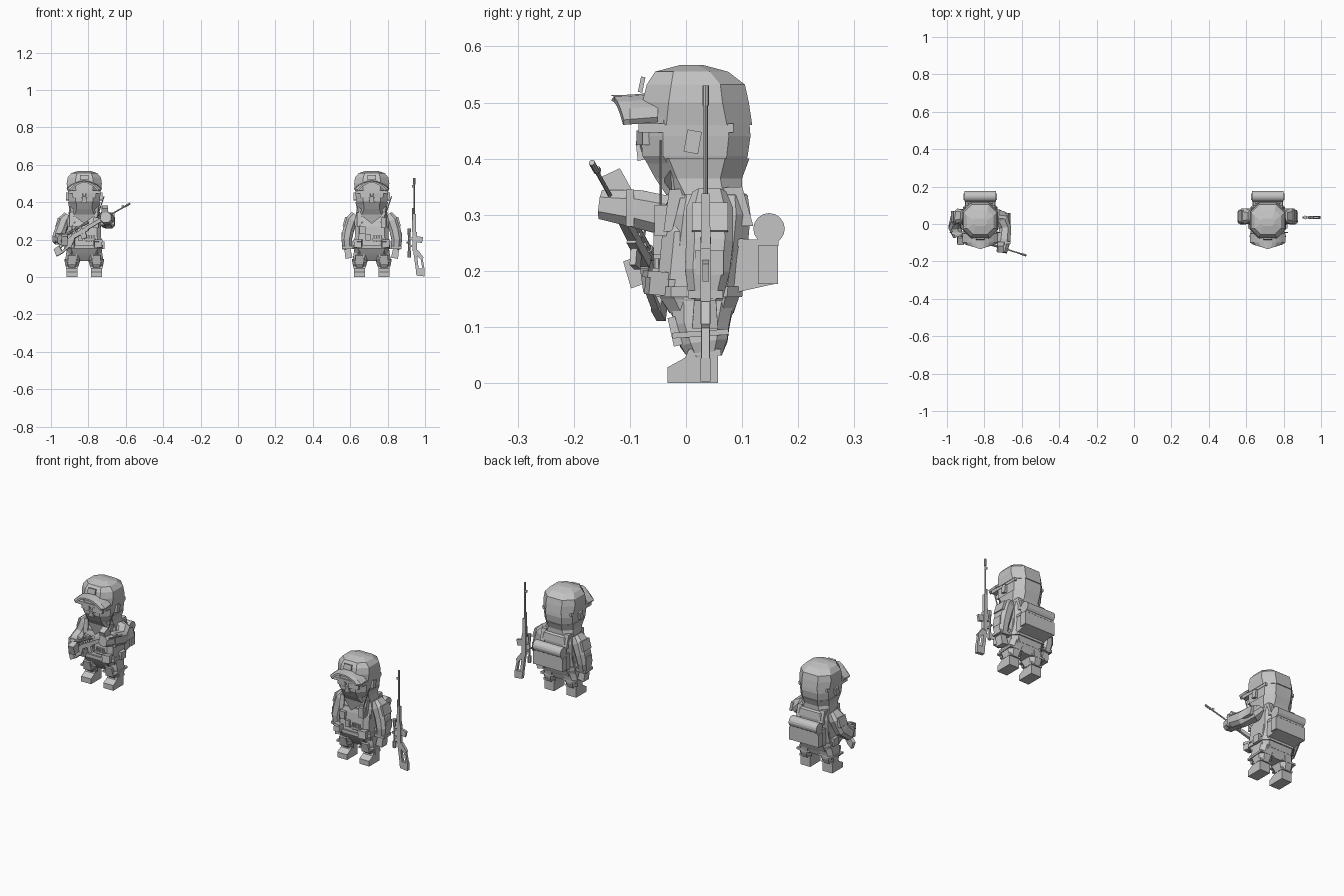
import bpy, bmesh, math
from mathutils import Vector, Matrix

if "Cube" in bpy.data.objects:
    bpy.data.objects.remove(bpy.data.objects["Cube"])

GREY = bpy.data.materials.new("mid grey")
GREY.use_nodes = True
GREY.diffuse_color = (0.55, 0.55, 0.55, 1)
GREY.node_tree.nodes["Principled BSDF"].inputs["Base Color"].default_value = (0.55, 0.55, 0.55, 1)


def finish(name, bm, mat=None):
    bmesh.ops.recalc_face_normals(bm, faces=bm.faces)
    me = bpy.data.meshes.new(name)
    bm.to_mesh(me)
    bm.free()
    me.materials.append(GREY)
    ob = bpy.data.objects.new(name, me)
    bpy.context.collection.objects.link(ob)
    if mat is not None:
        ob.matrix_world = mat
    return ob


def loft(name, rings, mat=None):
    """Skin a list of equal-length point rings and cap both ends."""
    bm = bmesh.new()
    vs = [[bm.verts.new(p) for p in r] for r in rings]
    n = len(vs[0])
    for a, b in zip(vs, vs[1:]):
        for i in range(n):
            j = (i + 1) % n
            bm.faces.new((a[i], a[j], b[j], b[i]))
    bm.faces.new(vs[0])
    bm.faces.new(vs[-1])
    return finish(name, bm, mat)


def octagon(w, d, cut=0.3):
    """Chamfered rectangle outline of half sizes w and d."""
    c = cut * min(w, d)
    return [(w, c - d), (w, d - c), (w - c, d), (c - w, d),
            (-w, d - c), (-w, c - d), (c - w, -d), (w - c, -d)]


def stack(name, levels, mat, cut=0.3):
    """Upright body from levels of (z, half width, front y, back y)."""
    rings = []
    for z, w, f, b in levels:
        rings.append([(x, y + (f + b) / 2, z) for x, y in octagon(w, (b - f) / 2, cut)])
    return loft(name, rings, mat)


def limb(name, path, mat):
    """Tapered limb through (point, half width, half depth)."""
    pts = [Vector(p) for p, _, _ in path]
    rings = []
    for i, (_, w, d) in enumerate(path):
        t = (pts[min(i + 1, len(pts) - 1)] - pts[max(i - 1, 0)]).normalized()
        side = Vector((1, 0, 0)) - t * t.x
        side.normalize()
        up = t.cross(side)
        rings.append([pts[i] + side * x + up * y for x, y in octagon(w, d, 0.5)])
    return loft(name, rings, mat)


def box(name, c, size, mat, tilt=(0, 0, 0), taper=1.0):
    bm = bmesh.new()
    bmesh.ops.create_cube(bm, size=1)
    for v in bm.verts:
        k = taper if v.co.z > 0 else 1
        v.co = Vector((v.co.x * size[0] * k, v.co.y * size[1] * k, v.co.z * size[2]))
    rot = Matrix.Translation(c)
    for a, axis in zip(tilt, "XYZ"):
        rot = rot @ Matrix.Rotation(math.radians(a), 4, axis)
    bmesh.ops.transform(bm, matrix=rot, verts=bm.verts)
    return finish(name, bm, mat)


def rod(name, a, b, r, mat, sides=8, r2=None):
    a, b = Vector(a), Vector(b)
    bm = bmesh.new()
    bmesh.ops.create_cone(bm, cap_ends=True, segments=sides, radius1=r,
                          radius2=r if r2 is None else r2, depth=(b - a).length)
    q = (b - a).to_track_quat('Z', 'Y').to_matrix().to_4x4()
    bmesh.ops.transform(bm, matrix=Matrix.Translation((a + b) / 2) @ q, verts=bm.verts)
    return finish(name, bm, mat)


def plate(name, outline, axis, lo, hi, mat):
    """Extrude a flat outline along x or y."""
    put = (lambda u, v, t: (t, u, v)) if axis == "x" else (lambda u, v, t: (u, t, v))
    return loft(name, [[put(u, v, t) for u, v in outline] for t in (lo, hi)], mat)


def rifle(p, m):
    # muzzle along +z, scope on -x, magazine and stock on +x
    rod(p + "barrel", (0, 0, .28), (0, 0, .51), .004, m)
    rod(p + "muzzle_brake", (0, 0, .495), (0, 0, .53), .006, m)
    box(p + "front_sight", (-.006, 0, .485), (.014, .005, .012), m)
    rod(p + "gas_tube", (-.008, 0, .24), (-.008, 0, .37), .004, m)
    box(p + "handguard", (.001, 0, .285), (.02, .018, .105), m, taper=.8)
    box(p + "receiver", (.004, 0, .19), (.024, .018, .1), m)
    box(p + "magazine", (.029, 0, .2), (.032, .012, .032), m, (0, 12, 0))
    rod(p + "scope_tube", (-.027, 0, .12), (-.027, 0, .255), .006, m)
    rod(p + "scope_objective", (-.027, 0, .22), (-.027, 0, .26), .007, m, r2=.01)
    rod(p + "scope_eyepiece", (-.027, 0, .105), (-.027, 0, .14), .009, m)
    rod(p + "scope_dial", (-.04, 0, .185), (-.027, 0, .185), .006, m)
    for z in (.165, .205):
        box(p + "scope_mount", (-.016, 0, z), (.018, .01, .01), m)
    # skeleton stock around a thumb hole
    plate(p + "stock_comb", [(-.006, .145), (.012, .145), (.026, .03), (.01, .03)], "y", -.008, .008, m)
    plate(p + "stock_butt", [(.012, .008), (.056, .003), (.056, .045), (.008, .045)], "y", -.009, .009, m)
    plate(p + "stock_lower", [(.044, .04), (.056, .04), (.044, .105), (.034, .1)], "y", -.007, .007, m)
    plate(p + "stock_grip", [(.008, .145), (.02, .145), (.05, .105), (.04, .09), (.012, .115)], "y", -.008, .008, m)


def figure(p, m):
    # head, mask and neck scarf
    stack(p + "head", [(.335, .055, -.03, .085), (.365, .073, -.05, .1), (.405, .083, -.078, .11),
                       (.44, .086, -.08, .115), (.475, .086, -.078, .112)], m, .45)
    stack(p + "scarf_collar", [(.335, .085, -.035, .1), (.365, .08, -.055, .1), (.4, .087, -.074, .113)], m, .5)
    front = [(-.084, -.03, .415), (0, -.09, .425), (.084, -.03, .415), (.07, -.025, .34),
             (0, -.052, .285), (-.07, -.025, .34)]
    loft(p + "face_scarf", [front, [(x * .8, y + .04, z) for x, y, z in front]], m)
    box(p + "nose_fold", (0, -.08, .415), (.03, .02, .035), m, (12, 0, 0), .6)
    box(p + "goggle_band", (0, .0, .455), (.176, .17, .016), m)
    for s in (-1, 1):
        box(p + "goggle_lens", (s * .035, -.077, .437), (.055, .012, .026), m, (0, 0, s * 12))
        box(p + "ear", (s * .09, .012, .43), (.014, .026, .04), m, (-10, 0, 0))
    # cap with an arched brim
    stack(p + "cap_crown", [(.46, .09, -.08, .118), (.5, .094, -.078, .112), (.532, .089, -.07, .105),
                            (.555, .07, -.055, .075), (.567, .035, -.01, .03)], m, .5)
    arch = [(i / 4 * .094, .514 - .044 * (i / 4) ** 2) for i in range(-4, 5)]
    outline = arch + [(x * .93, z - .009) for x, z in reversed(arch)]
    rings = []
    for y, k, drop in ((-.05, 1, -.004), (-.1, 1, 0), (-.134, .82, .001)):
        rings.append([(x * k, y + .25 * abs(x) * (y < -.11), z - drop) for x, z in outline])
    loft(p + "cap_brim", rings, m)
    box(p + "cap_badge", (0, -.079, .532), (.045, .008, .028), m, (-12, 0, 0))

    # torso, vest and hips
    stack(p + "torso", [(.125, .08, -.03, .085), (.155, .094, -.048, .095), (.22, .088, -.04, .108),
                        (.3, .092, -.03, .115), (.335, .082, -.022, .11), (.347, .06, -.01, .09)], m, .35)
    stack(p + "vest", [(.185, .092, -.05, .09), (.27, .088, -.042, .1), (.295, .066, -.036, .1)], m, .3)
    stack(p + "belt", [(.153, .099, -.054, .1), (.172, .099, -.054, .102)], m, .35)
    stack(p + "hips", [(.085, .035, -.0, .07), (.11, .085, -.018, .078), (.15, .094, -.045, .094)], m, .35)
    for s in (-1, 1):
        plate(p + "shoulder_strap", [(-.04, .27), (-.03, .345), (.1, .35), (.12, .28), (.1, .28), (.08, .33),
                                     (-.01, .33), (-.025, .27)], "x", s * .055, s * .08, m)
        box(p + "belt_pouch", (s * .072, -.052, .178), (.04, .034, .042), m, (-5, 0, s * 12))
        box(p + "belt_pouch_flap", (s * .072, -.054, .193), (.044, .038, .012), m, (-5, 0, s * 12))
        box(p + "hip_pouch", (s * .1, .04, .17), (.018, .04, .04), m)
    for i in range(4):
        rod(p + "cartridge", (.012 + i * .013, -.052, .188), (.012 + i * .013, -.052, .222), .006, m, 6)
    box(p + "cartridge_loop", (.032, -.05, .2), (.06, .022, .01), m)
    box(p + "chest_pouch", (-.05, -.048, .25), (.032, .02, .04), m)
    box(p + "vest_panel", (-.02, -.05, .212), (.026, .016, .036), m)
    box(p + "radio", (.062, -.045, .29), (.026, .022, .055), m)
    rod(p + "radio_antenna", (.066, -.045, .31), (.106, -.045, .432), .003, m, 6)

    # legs, knee pads and boots
    for s in (-1, 1):
        limb(p + "trouser_leg", [((s * .05, .03, .15), .042, .056), ((s * .06, .027, .1), .04, .05),
                                 ((s * .066, .032, .07), .037, .042), ((s * .066, .034, .047), .03, .03)], m)
        box(p + "knee_pad", (s * .066, -.02, .092), (.046, .016, .052), m, (14, 0, 0), .85)
        box(p + "knee_strap", (s * .066, .026, .088), (.08, .1, .01), m, (4, 0, 0))
        plate(p + "boot", [(-.033, 0), (.057, 0), (.057, .06), (.005, .06), (-.002, .045), (-.033, .028)],
              "x", s * .037, s * .096, m)
        box(p + "boot_cuff", (s * .066, .034, .055), (.064, .056, .012), m)

    # backpack with bedroll
    plate(p + "backpack", [(.06, .155), (.164, .178), (.164, .25), (.06, .262)], "x", -.08, .08, m)
    box(p + "pack_flap", (0, .125, .25), (.164, .08, .012), m)
    for s in (-1, 1):
        box(p + "pack_side_pocket", (s * .083, .146, .211), (.012, .036, .068), m)
    rod(p + "bedroll", (-.083, .148, .275), (.083, .148, .275), .028, m, 16)


def hand(p, c, m, tilt=(0, 0, 0)):
    box(p + "glove", c, (.038, .046, .05), m, tilt, .85)


def at(x):
    return Matrix.Translation((x, 0, 0))


# standing figure with arms hanging and rifle upright beside it
m = at(.715)
figure("standing_", m)
for s in (-1, 1):
    n = "standing_left_" if s > 0 else "standing_right_"
    limb(n + "arm", [((s * .088, .042, .335), .022, .03), ((s * .108, .042, .305), .032, .042),
                     ((s * .125, .042, .25), .03, .042), ((s * .134, .038, .2), .028, .04),
                     ((s * .13, .035, .15), .025, .03)], m)
    box(n + "shoulder_pad", (s * .142, .043, .295), (.014, .064, .052), m, (0, s * -16, 0))
    box(n + "elbow_pad", (s * .156, .042, .215), (.012, .05, .045), m)
    box(n + "cuff", (s * .13, .035, .158), (.056, .062, .014), m)
    hand(n, (s * .126, .034, .125), m, (0, s * 10, 0))
rifle("upright_rifle_", Matrix.Translation((.942, .035, 0)))

# aiming figure holding the rifle across its chest
m = at(-.822)
figure("aiming_", m)
limb("aiming_left_arm", [((.085, .05, .325), .025, .03), ((.115, .035, .305), .034, .04),
                         ((.133, -.02, .295), .032, .036), ((.128, -.085, .31), .034, .034),
                         ((.115, -.15, .318), .028, .026)], m)
box("aiming_left_shoulder_pad", (.148, .03, .3), (.014, .06, .05), m, (0, -14, 0))
box("aiming_left_cuff", (.125, -.1, .312), (.074, .014, .066), m)
hand("aiming_left_", (.11, -.125, .352), m, (25, 0, 0))
limb("aiming_right_arm", [((-.088, .045, .33), .022, .03), ((-.11, .042, .3), .03, .04),
                          ((-.128, .025, .24), .03, .036), ((-.138, -.015, .205), .032, .034),
                          ((-.118, -.065, .2), .028, .026)], m)
box("aiming_right_shoulder_pad", (-.142, .04, .29), (.014, .06, .05), m, (0, 16, 0))
box("aiming_right_cuff", (-.125, -.05, .203), (.06, .014, .058), m)
hand("aiming_right_", (-.105, -.085, .2), m, (20, 0, 0))

muzzle, length = Vector((-.577, -.168, .393)), .53
aim = Vector((.395, -.125, .225)).normalized()
up = (Vector((0, 0, 1)) - aim * aim.z).normalized()
basis = Matrix((-up, aim.cross(-up), aim)).transposed().to_4x4()
rifle("aimed_rifle_", Matrix.Translation(muzzle) @ basis @ Matrix.Scale(.94, 4) @ Matrix.Translation((0, 0, -length)))
